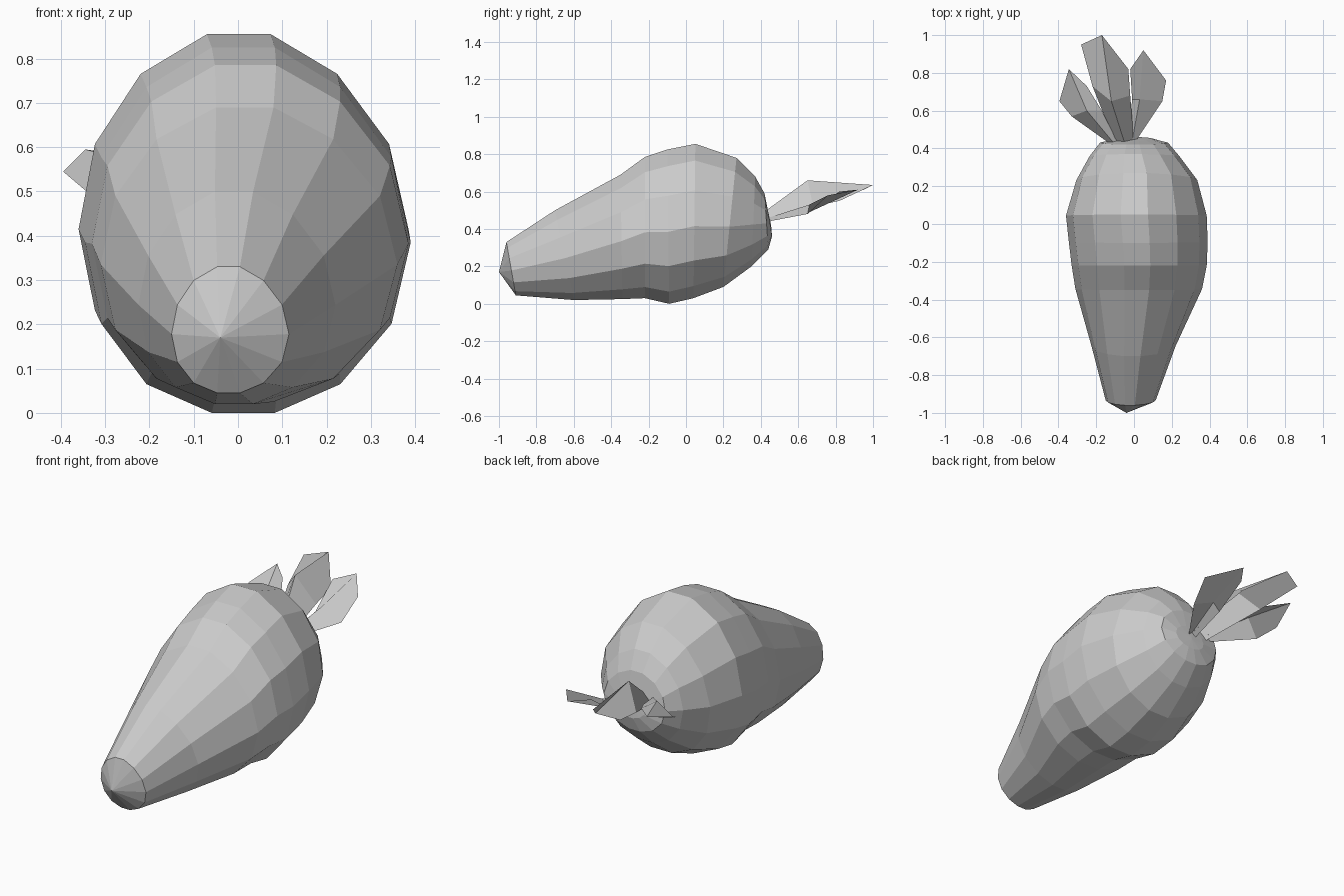
import bpy
import bmesh
import math
from mathutils import Vector

default_cube = bpy.data.objects.get("Cube")
if default_cube:
    bpy.data.objects.remove(default_cube, do_unlink=True)

# One plain grey for the whole vegetable
grey = bpy.data.materials.new("plain_grey")
grey.use_nodes = True
colour = (0.6, 0.6, 0.6, 1.0)
grey.diffuse_color = colour
grey.node_tree.nodes["Principled BSDF"].inputs["Base Color"].default_value = colour


def finish(name, mesh_builder, closed):
    """Turn a bmesh into a flat-shaded, coloured object."""
    if closed:
        bmesh.ops.recalc_face_normals(mesh_builder, faces=mesh_builder.faces)
    mesh = bpy.data.meshes.new(name)
    mesh_builder.to_mesh(mesh)
    mesh_builder.free()
    mesh.materials.append(grey)
    obj = bpy.data.objects.new(name, mesh)
    bpy.context.collection.objects.link(obj)


def bridge(builder, first, second, closed):
    """Join two rows of vertices with quads."""
    count = len(first)
    for i in range(count if closed else count - 1):
        j = (i + 1) % count
        builder.faces.new((first[i], first[j], second[j], second[i]))


def fan(builder, ring, point):
    """Close a ring of vertices with triangles meeting at a point."""
    centre = builder.verts.new(point)
    for i, vert in enumerate(ring):
        builder.faces.new((vert, ring[(i + 1) % len(ring)], centre))


# Root: lofted faceted rings (y at bottom, y at top, left x, right x, low z, high z)
SIDES = 14
FLAT_TOP = math.cos(math.pi / SIDES)
SAG = 1.1    # lowers the widest point of each ring slightly
TAPER = 1.2  # pulls in the rounded corners on the +x side
sections = [
    (-.91, -.96, -.15, .115, .045, .33),
    (-.6, -.7, -.225, .22, .02, .5),
    (-.34, -.35, -.31, .36, .025, .69),
    (-.22, -.22, -.33, .385, .03, .785),
    (-.09, -.1, -.345, .39, 0, .825),
    (.04, .05, -.36, .385, .03, .855),
    (.2, .27, -.305, .335, .09, .78),
    (.35, .37, -.235, .24, .2, .68),
    (.44, .42, -.18, .18, .29, .59),
    (.46, .44, -.08, .1, .36, .49),
]


def root_ring(builder, section):
    y_low, y_high, x_left, x_right, z_low, z_high = section
    ring = []
    for i in range(SIDES):
        angle = math.tau * i / SIDES
        side = math.cos(angle)
        if side > 0:
            side **= TAPER
        across = (1 + side) / 2
        height = max(0, (1 + math.sin(angle) / FLAT_TOP) / 2) ** SAG
        ring.append(builder.verts.new((
            x_left + (x_right - x_left) * across,
            y_low + (y_high - y_low) * height,
            z_low + (z_high - z_low) * height)))
    return ring


builder = bmesh.new()
rings = [root_ring(builder, section) for section in sections]
for front_ring, back_ring in zip(rings, rings[1:]):
    bridge(builder, front_ring, back_ring, closed=True)
fan(builder, rings[0], (-.04, -1, .17))
fan(builder, rings[-1], (0, .455, .42))
finish("root", builder, closed=True)


# Leaves: folded sheets, each row runs left edge, ridge, right edge
def leaf(name, base, base_width, middle, end):
    builder = bmesh.new()
    base = Vector(base)
    side = Vector((base_width, 0, 0))
    ridge = Vector((0, 0, base_width))
    rows = [(base - side, base + ridge, base + side), middle, end]
    verts = [[builder.verts.new(point) for point in row] for row in rows]
    for near_row, far_row in zip(verts, verts[1:]):
        bridge(builder, near_row, far_row, closed=False)
    finish(name, builder, closed=False)


leaf("middle_leaf", (-.05, .43, .45), .05,
     [(-.22, .73, .55), (-.12, .65, .66), (-.02, .68, .52)],
     [(-.28, .95, .61), (-.17, 1, .635), (-.03, .82, .55)])
leaf("left_leaf", (-.01, .44, .44), .02,
     [(-.01, .66, .49), (.03, .66, .53), (.15, .65, .48)],
     [(-.02, .82, .6), (.05, .92, .61), (.17, .76, .58)])
leaf("right_leaf", (-.1, .42, .46), .02,
     [(-.33, .57, .49), (-.25, .6, .57), (-.17, .6, .53)],
     [(-.395, .65, .545), (-.345, .82, .595), (-.25, .73, .58)])
